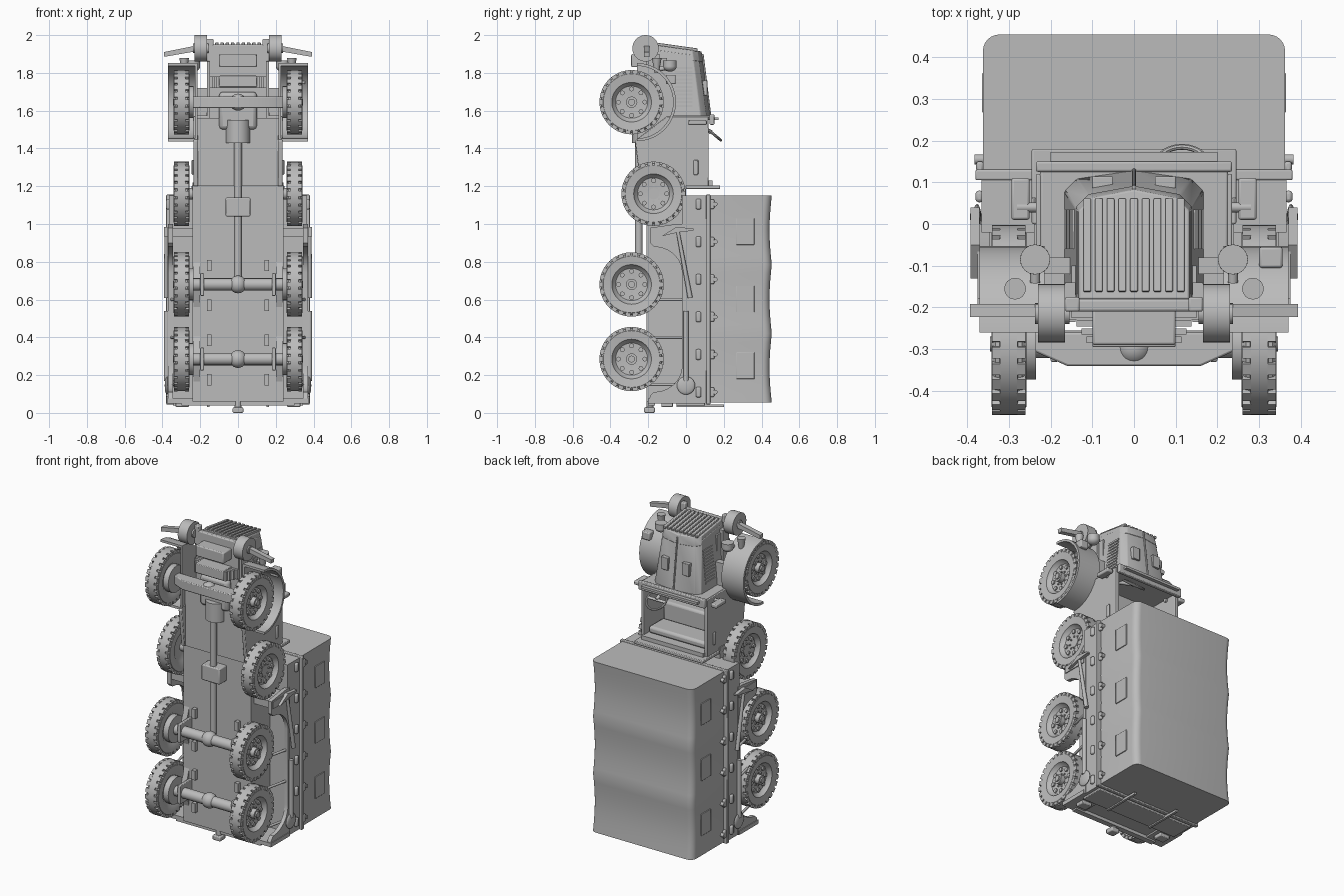
import bpy, bmesh
from math import sin, cos, pi, radians
from mathutils import Vector, Matrix

old = bpy.data.objects.get("Cube")
if old:
    bpy.data.objects.remove(old)

GREY = (0.5, 0.5, 0.5, 1)
paint = bpy.data.materials.new("plain grey")
paint.use_nodes = True
paint.diffuse_color = GREY
paint.node_tree.nodes["Principled BSDF"].inputs["Base Color"].default_value = GREY


def finish(name, bm, mirror=False, bevel=0, smooth=True):
    bmesh.ops.recalc_face_normals(bm, faces=bm.faces)
    me = bpy.data.meshes.new(name)
    bm.to_mesh(me)
    bm.free()
    me.materials.append(paint)
    ob = bpy.data.objects.new(name, me)
    bpy.context.collection.objects.link(ob)
    if bevel:
        b = ob.modifiers.new("Bevel", 'BEVEL')
        b.width, b.segments = bevel, 2
    if mirror:
        ob.modifiers.new("Mirror", 'MIRROR').use_mirror_merge = False
    if smooth:
        bpy.ops.object.select_all(action='DESELECT')
        ob.select_set(True)
        bpy.context.view_layer.objects.active = ob
        bpy.ops.object.shade_smooth_by_angle(angle=radians(35))
    return ob


def loft(bm, rings, closed=False):
    rows = [[bm.verts.new(p) for p in r] for r in rings]
    n = len(rows[0])
    pairs = list(zip(rows, rows[1:])) + ([(rows[-1], rows[0])] if closed else [])
    for a, b in pairs:
        for i in range(n):
            j = (i + 1) % n
            bm.faces.new((a[i], a[j], b[j], b[i]))
    if not closed:
        bm.faces.new(rows[0])
        bm.faces.new(rows[-1])


def add_box(bm, x, y, z, rot=None):
    size = Vector((x[1] - x[0], y[1] - y[0], z[1] - z[0]))
    mid = Vector((sum(x), sum(y), sum(z))) / 2
    m = Matrix.Translation(mid) @ Matrix.Diagonal(size).to_4x4()
    bmesh.ops.create_cube(bm, size=1, matrix=(rot @ m) if rot else m)


def box(name, x, y, z, mirror=False, bevel=0):
    bm = bmesh.new()
    add_box(bm, x, y, z)
    return finish(name, bm, mirror, bevel)


def slab(name, x, profile, mirror=False, bevel=0):
    """Side profile of (y, z) points pushed out across x."""
    bm = bmesh.new()
    loft(bm, [[(v, y, z) for y, z in profile] for v in x])
    return finish(name, bm, mirror, bevel)


def add_rod(bm, a, b, r, r2=None, n=16):
    a, b = Vector(a), Vector(b)
    m = Matrix.Translation((a + b) / 2) @ (b - a).to_track_quat('Z', 'Y').to_matrix().to_4x4()
    bmesh.ops.create_cone(bm, cap_ends=True, segments=n, radius1=r,
                          radius2=r if r2 is None else r2, depth=(b - a).length, matrix=m)


def rod(name, a, b, r, r2=None, mirror=False, n=16):
    bm = bmesh.new()
    add_rod(bm, a, b, r, r2, n)
    return finish(name, bm, mirror)


def ball(name, c, r, mirror=False, scale=(1, 1, 1)):
    bm = bmesh.new()
    m = Matrix.Translation(c) @ Matrix.Diagonal(scale).to_4x4()
    bmesh.ops.create_uvsphere(bm, u_segments=20, v_segments=12, radius=r, matrix=m)
    return finish(name, bm, mirror)


# Road wheels: turned tyre and rim, shoulder lugs, bolts and hub
def wheel(name, y, z, hub=True):
    bm = bmesh.new()
    prof = [(.262, .10), (.258, .15), (.268, .16), (.278, .161), (.279, .17), (.321, .17), (.322, .161),
            (.332, .16), (.341, .15), (.336, .105), (.325, .10), (.31, .085), (.306, .02), (.275, .02), (.27, .09)]
    n = 48
    loft(bm, [[(x, y + r * cos(t), z + r * sin(t)) for x, r in prof]
              for t in (2 * pi * i / n for i in range(n))], True)
    for i in range(26):
        rot = Matrix.Translation((0, y, z)) @ Matrix.Rotation(2 * pi * i / 26, 4, 'X')
        add_box(bm, (.32, .34), (.145, .17), (-.014, .014), rot)
        add_box(bm, (.26, .28), (.145, .17), (-.014, .014), rot)
    for i in range(8):
        t = 2 * pi * i / 8
        c, s = cos(t), sin(t)
        add_rod(bm, (.3, y + .07 * c, z + .07 * s), (.318, y + .07 * c, z + .07 * s), .013, n=8)
        add_rod(bm, (.3, y + .04 * c, z + .04 * s), (.314, y + .04 * c, z + .04 * s), .006, n=6)
    add_rod(bm, (.24, y, z), (.336 if hub else .31, y, z), .03)
    if hub:
        add_rod(bm, (.335, y, z), (.345, y, z), .018)
        add_rod(bm, (.235, y, z), (.29, y, z), .085, n=24)
    finish(name, bm, True)


AXLE_Y = -.288
FRONT_Z, REAR_ZS = 1.645, (.68, .285)
wheel("front_wheels", AXLE_Y, FRONT_Z)
wheel("spare_wheels", -.172, 1.16, False)
for k, z in enumerate(REAR_ZS):
    tag = "middle" if k == 0 else "rear"
    wheel(tag + "_wheels", AXLE_Y, z)
    rod(tag + "_axle", (-.26, AXLE_Y, z), (.26, AXLE_Y, z), .033)
    ball(tag + "_differential", (0, AXLE_Y, z), .047)
    box(tag + "_spring_saddle", (.18, .2), (-.33, -.2), (z - .06, z + .06), True, .004)
    for dz in (-.11, .1):
        box(tag + "_bracket", (.14, .165), (-.235, -.2), (z + dz - .03, z + dz + .03), True)
    slab(tag + "_spring", (.2, .235), [(-.2, z - .15), (-.25, z), (-.2, z + .15)], True)

# Front axle with tapered beam and springs
bm = bmesh.new()
beam = [(-.25, -.3), (-.16, -.34), (.16, -.34), (.25, -.3), (.25, -.26), (-.25, -.26)]
loft(bm, [[(x, y, z) for x, y in beam] for z in (1.615, 1.675)])
finish("front_axle", bm, bevel=.005)
ball("front_differential", (0, -.295, FRONT_Z), .045)
for i in range(4):
    w = .15 - .012 * i
    box("spring_leaf", (-w, w), (-.225 - .02 * i, -.21 - .02 * i), (1.72, 1.78))
box("spring_clamp", (-.1, .1), (-.295, -.2), (1.725, 1.785), bevel=.004)

# Drive line
rod("drive_shaft", (0, -.25, 1.5), (0, -.25, .7), .02)
rod("transmission", (0, -.22, 1.43), (0, -.22, 1.55), .065)
box("transfer_case", (-.065, .065), (-.28, -.19), (1.04, 1.14), bevel=.006)

# Hull and engine bay
box("hull", (-.24, .24), (-.21, .0), (.06, 1.22))
box("engine_bay", (-.15, .15), (-.21, -.1), (1.43, 1.88))
box("engine_sump", (-.1, .1), (-.25, -.2), (1.5, 1.7), bevel=.02)
box("bay_rails", (.14, .165), (-.2, -.14), (1.45, 1.9), True)

# Hood, tapered towards the slanted radiator
def hood_ring(w, top, z, slope, low=-.17):
    pts = [(-w, low), (-w, top - .05), (-w + .03, top - .02), (0, top), (w - .03, top - .02), (w, top - .05), (w, low)]
    return [(x, y, z - slope * y) for x, y in pts]


def hood_part(name, *rings):
    bm = bmesh.new()
    loft(bm, [hood_ring(*r) for r in rings])
    return finish(name, bm, bevel=.004)


hood_part("hood", (.168, .13, 1.56, 0), (.137, .085, 1.9, .14))
hood_part("radiator_shell", (.14, .092, 1.87, .14, -.18), (.132, .082, 1.925, .14, -.18))
bm = bmesh.new()
for i in range(9):
    x = -.112 + .028 * i
    add_box(bm, (x - .009, x + .009), (-.165, .06), (0, .017),
            Matrix.Translation((0, 0, 1.921)) @ Matrix.Rotation(-.139, 4, 'X'))
finish("grille_slats", bm, bevel=.003)
rod("hood_hinge", (0, .128, 1.58), (0, .088, 1.9), .005)
bm = bmesh.new()
for i in range(11):
    z = 1.62 + .02 * i
    x = .165 - .09 * (z - 1.56)
    add_box(bm, (x - .01, x + .007), (-.06, .035), (z, z + .011))
finish("hood_louvres", bm, True)
box("hood_panels", (.05, .1), (.085, .114), (1.68, 1.76), True, .003)

# Front fenders: thick arched shells
arc = [pi * (-.5 + i / 20) for i in range(21)]
shell = [(-.26 + .207 * cos(t), FRONT_Z + .207 * sin(t)) for t in arc]
shell += [(-.26 + .192 * cos(t), FRONT_Z + .192 * sin(t)) for t in reversed(arc)]
slab("front_fenders", (.225, .37), shell, True)
slab("fender_inner_walls", (.215, .228), shell[:21], True)
box("fender_brace", (.14, .225), (-.12, -.08), (1.5, 1.72), True)

# Bumper, guide rollers, lamps
rod("bumper_rollers", (.165, -.214, 1.93), (.23, -.214, 1.93), .07, mirror=True, n=32)
rod("roller_hubs", (.155, -.214, 1.93), (.237, -.214, 1.93), .025, mirror=True)
bm = bmesh.new()
loft(bm, [[(x, y, z) for x, z in ((.22, 1.915), (.39, 1.885), (.393, 1.91), (.22, 1.945))] for y in (-.223, -.192)])
finish("bumper_ends", bm, True)
box("bumper_bar", (-.165, .165), (-.21, -.18), (1.86, 1.95), bevel=.006)
box("winch", (-.1, .1), (-.29, -.2), (1.83, 1.9), bevel=.006)
box("bumper_tabs", (.13, .165), (-.21, -.175), (1.93, 1.98), True, .005)
ball("headlights", (.237, -.085, 1.835), .036, True, (1, 1, .8))
rod("headlight_rims", (.237, -.085, 1.835), (.237, -.085, 1.865), .036, mirror=True)
rod("headlight_stems", (.237, -.14, 1.82), (.237, -.09, 1.83), .012, mirror=True)
rod("horns", (.285, -.155, 1.8), (.285, -.155, 1.88), .012, .026, True)
box("marker_lamp", (.3, .356), (-.105, -.055), (1.74, 1.79), bevel=.006)

# Open cab
slab("cab_sides", (.212, .235), [(.12, 1.2), (.12, 1.57), (-.1, 1.57), (-.27, 1.44), (-.24, 1.2)], True, .004)
box("cab_floor", (-.22, .22), (-.23, -.2), (1.2, 1.56))
box("firewall", (-.225, .225), (-.2, .145), (1.55, 1.575), bevel=.006)
box("dash_trim", (-.235, .235), (.125, .15), (1.525, 1.58), bevel=.005)
box("windscreen_folded", (-.2, .2), (.14, .172), (1.55, 1.565))
box("cab_rear_plate", (-.245, .245), (0, .18), (1.185, 1.205), bevel=.004)
box("cab_rear_wall", (-.22, .22), (-.2, .14), (1.2, 1.23))
box("seat_cushion", (-.205, .205), (-.2, -.06), (1.23, 1.38), bevel=.015)
box("seat_back", (-.205, .205), (-.06, .09), (1.23, 1.275), bevel=.015)
box("side_mirrors", (.25, .294), (.01, .11), (1.525, 1.55), True, .006)
rod("mirror_arms", (.2, .04, 1.54), (.28, .04, 1.54), .012, mirror=True)
box("door_handles", (.235, .245), (.04, .065), (1.26, 1.34), True, .006)

# Steering wheel: swept ring on a tilted column
bm = bmesh.new()
tilt = Matrix.Translation((.115, .135, 1.485)) @ Matrix.Rotation(radians(-40), 4, 'X')
ring = []
for i in range(28):
    t = 2 * pi * i / 28
    ring.append([tilt @ Vector(((.065 + .007 * cos(a)) * cos(t), (.065 + .007 * cos(a)) * sin(t), .007 * sin(a)))
                 for a in (2 * pi * j / 8 for j in range(8))])
loft(bm, ring, True)
add_box(bm, (-.065, .065), (-.008, .008), (-.004, .004), tilt)
add_rod(bm, tilt @ Vector((0, 0, 0)), (.115, .0, 1.56), .011)
finish("steering_wheel", bm)

# Cargo bed with wheel-arch skirts
box("bed_floor", (-.365, .365), (-.02, .11), (.05, 1.15))
box("bed_rail", (-.38, .38), (.105, .13), (.045, 1.155), bevel=.004)
skirt = [(0, .05), (-.2, .05), (-.19, .09)]
skirt += [(-.17 + .15 * sin(t), .25 - .14 * cos(t)) for t in (pi * i / 12 for i in range(7))]
skirt += [(-.17 + .15 * cos(t), .74 + .14 * sin(t)) for t in (pi * i / 12 for i in range(7))]
skirt += [(-.19, .9), (-.19, .98), (-.05, 1.0), (0, 1.0)]
slab("bed_skirts", (.345, .37), skirt, True)
box("skirt_front_closers", (.235, .375), (-.18, -.01), (.93, .975), True)
box("skirt_rear_closers", (.235, .375), (-.2, -.01), (.05, .075), True)
for z in (.6, .4, .15):
    rod("skirt_struts", (.31, -.2, z), (.35, -.02, z), .008, mirror=True)

# Canvas cover sagging between its hoops
bm = bmesh.new()
rings = []
for k in range(25):
    sag = .012 * abs(sin(pi * k / 8))
    half = [(.362 - sag / 3, .1)] + [(.322 - sag / 3 + .04 * cos(t), .414 - sag + .04 * sin(t))
                                     for t in (pi / 2 * i / 6 for i in range(7))]
    pts = half + [(-x, y) for x, y in reversed(half)]
    rings.append([(x, y, .055 + 1.095 * k / 24) for x, y in pts])
loft(bm, rings)
finish("canvas_cover", bm)
for z in (.25, .603, .96):
    box("canvas_windows", (.355, .364), (.267, .362), (z - .07, z + .07), True, .002)

# Side clamps and hooks
for i in range(6):
    z = .11 + .199 * i
    box("side_clamps", (.36, .38), (.052, .08), (z - .028, z + .028), True, .008)
    box("rail_hooks", (.36, .378), (.125, .15), (z - .025, z + .025), True, .006)
    rod("hook_pins", (.36, .155, z), (.382, .155, z), .012, mirror=True)

# Tools strapped to the sides
rod("pick_handle", (.38, -.045, .97), (.38, .022, .61), .009, .013, True)
slab("pick_head", (.37, .392), [(-.13, .935), (-.05, .985), (.04, .975), (.04, .965), (-.045, .955)], True)
rod("shovel_handle", (.378, 0, .54), (.378, 0, .17), .014, mirror=True)
ball("shovel_blade", (.376, 0, .145), .048, True, (.25, 1, 1))

# Tailgate, hitch and tail lamps
box("tailgate", (-.345, .345), (-.05, .1), (.038, .055), bevel=.004)
box("tail_straps", (.15, .165), (-.05, .2), (.03, .045), True)
box("tail_lamps", (.26, .33), (-.13, -.07), (.03, .06), True, .005)
box("rear_crossbar", (-.3, .3), (-.2, -.165), (.04, .065))
rod("hitch_stem", (0, -.19, .02), (0, -.19, .1), .018)
box("hitch_jaw", (-.028, .028), (-.222, -.165), (0, .03), bevel=.006)
